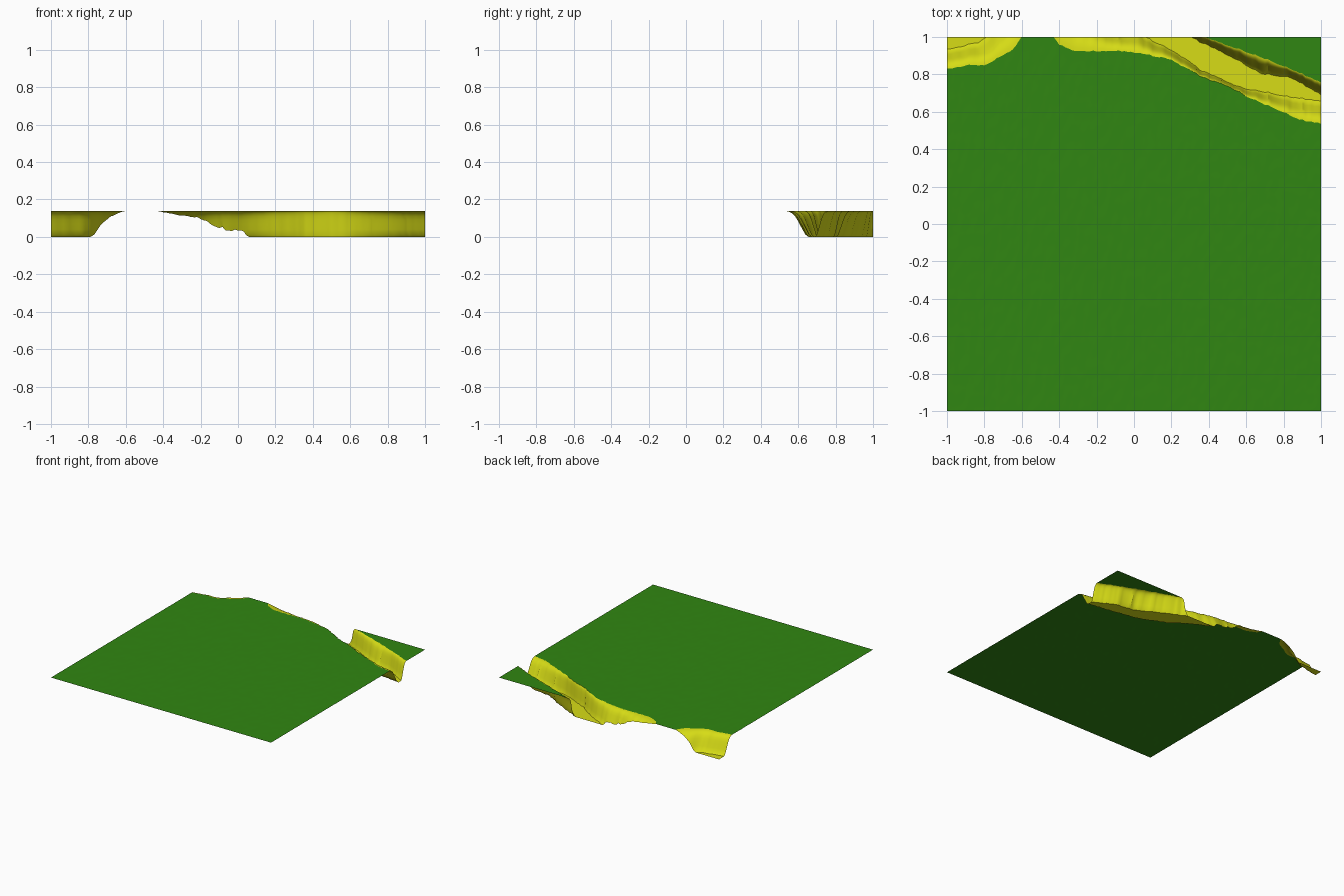
import bpy, bmesh, random

if "Cube" in bpy.data.objects:
    bpy.data.objects.remove(bpy.data.objects["Cube"])

random.seed(4)
H = 0.138      # plateau height
N = 120        # columns across x

# Bank outlines in plan, as (x, y); values past y = 1 are trimmed off at the back edge
NEAR_TOP = [(-1, .83), (-.9, .848), (-.8, .85), (-.7, .9), (-.64, .94), (-.6, 1), (-.52, 1.04),
            (-.43, 1), (-.4, .96), (-.33, .925), (-.05, .925), (.05, .91), (.2, .88), (.3, .82),
            (.4, .77), (.5, .74), (.6, .685), (.7, .64), (.8, .6), (.88, .56), (1, .535)]
NEAR_BASE = [(-1, .935), (-.83, .97), (-.78, 1.01), (-.75, 1.05), (-.7, 1.1), (-.64, 1.17),
             (-.5, 1.22), (-.33, 1.14), (-.2, 1.09), (-.13, 1.04), (-.05, 1.025), (.02, 1.03),
             (.06, 1.0), (.1, .98), (.22, .92), (.36, .82), (.57, .73), (.84, .68), (1, .655)]
FAR_BASE = [(-1, 1.3), (-.1, 1.3), (.1, 1.12), (.3, 1), (.54, .885), (.68, .805), (.84, .785), (1, .69)]
FAR_TOP = [(-1, 1.45), (-.1, 1.45), (.1, 1.2), (.37, 1), (.62, .915), (.84, .83), (1, .755)]
# Bank cross-section: fraction across, fraction of height
SLOPE = [(0, 1), (.1, .985), (.2, .95), (.3, .89), (.4, .8), (.5, .66), (.6, .5), (.73, .29), (.86, .09), (1, 0)]


def lerp(table, x):
    for (a, u), (b, v) in zip(table, table[1:]):
        if x <= b:
            return u + (v - u) * (x - a) / (b - a)
    return table[-1][1]


def material(name, color):
    m = bpy.data.materials.new(name)
    m.diffuse_color = color
    m.use_nodes = True
    m.node_tree.nodes["Principled BSDF"].inputs["Base Color"].default_value = m.diffuse_color
    return m


grass = material("grass", (0.03, 0.24, 0.006, 1))
earth = material("earth", (0.68, 0.72, 0.008, 1))

XS = [-1 + 2 * i / N for i in range(N + 1)]
JIT = [0 if i in (0, N) else random.uniform(-.004, .004) for i in range(N + 1)]


def edge(table):
    return [lerp(table, x) + j for x, j in zip(XS, JIT)]


def strip(name, start, end, section, mat, rough=0.0):
    """Loft a sheet between two plan outlines with a height section, trimmed at y = 1."""
    bm = bmesh.new()
    rows = []
    for k, (t, h) in enumerate(section):
        inner = 0 < k < len(section) - 1
        rows.append([bm.verts.new((x, a + (b - a) * t,
                                   H * h + (random.uniform(-rough, rough) if inner else 0)))
                     for x, a, b in zip(XS, start, end)])
    for r, s in zip(rows, rows[1:]):
        for i in range(N):
            bm.faces.new((r[i], r[i + 1], s[i + 1], s[i]))
    bmesh.ops.bisect_plane(bm, geom=bm.verts[:] + bm.edges[:] + bm.faces[:],
                           plane_co=(0, 1, 0), plane_no=(0, 1, 0), clear_outer=True)
    mesh = bpy.data.meshes.new(name)
    bm.to_mesh(mesh)
    bm.free()
    mesh.materials.append(mat)
    obj = bpy.data.objects.new(name, mesh)
    bpy.context.collection.objects.link(obj)
    bpy.ops.object.select_all(action='DESELECT')
    obj.select_set(True)
    bpy.context.view_layer.objects.active = obj
    bpy.ops.object.shade_smooth_by_angle(angle=0.6)
    return obj


near_top, near_base = edge(NEAR_TOP), edge(NEAR_BASE)
far_base, far_top = edge(FAR_BASE), edge(FAR_TOP)
flat = [(k / 60, 1) for k in range(61)]

# Main meadow, river channel and the small meadow on the far bank
strip("meadow", [-1] * (N + 1), near_top, flat, grass, 0.0006)
strip("near_bank", near_top, near_base, SLOPE, earth)
strip("river_bed", near_base, far_base, [(0, 0), (.5, 0), (1, 0)], earth)
strip("far_bank", far_base, far_top, [(1 - t, h) for t, h in reversed(SLOPE)], earth)
strip("far_meadow", far_top, [1.6] * (N + 1), [(0, 1), (.5, 1), (1, 1)], grass)
